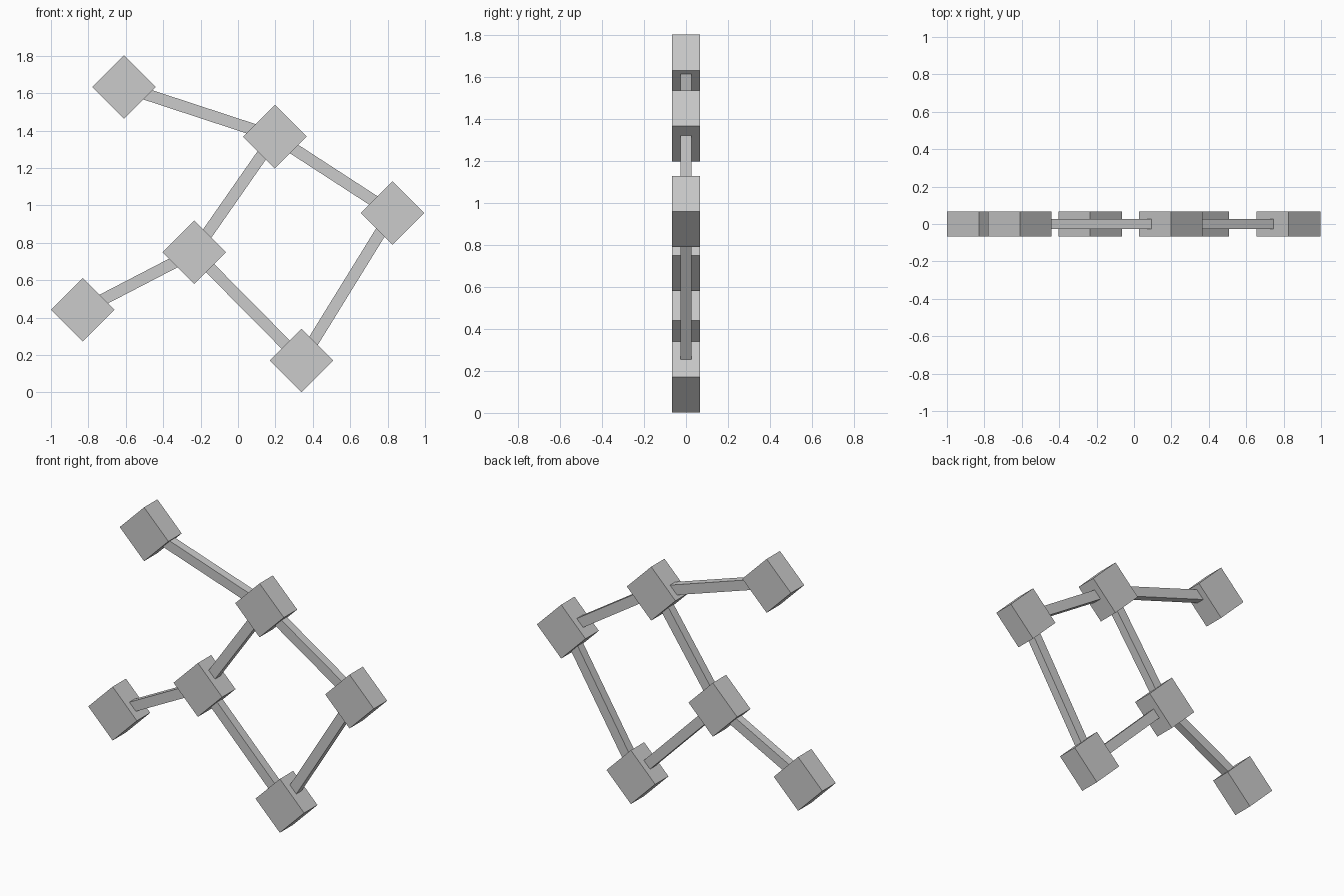
import bpy
from math import atan2, pi, sqrt
from mathutils import Vector

cube = bpy.data.objects.get("Cube")
if cube:
    bpy.data.objects.remove(cube, do_unlink=True)

grey = bpy.data.materials.new("plain_grey")
grey.use_nodes = True
colour = (0.6, 0.6, 0.6, 1)
grey.diffuse_color = colour
grey.node_tree.nodes["Principled BSDF"].inputs["Base Color"].default_value = colour


def box(name, centre, size, angle):
    """Flat-shaded box turned about the y axis."""
    bpy.ops.mesh.primitive_cube_add(size=1, location=centre, rotation=(0, angle, 0))
    ob = bpy.context.object
    ob.name = name
    ob.scale = size
    ob.data.materials.append(grey)
    return ob


# Joint positions in the x-z plane
joints = {
    "upper_left": (-0.61, 1.633),
    "upper_middle": (0.197, 1.368),
    "right": (0.826, 0.96),
    "centre": (-0.234, 0.75),
    "lower_left": (-0.83, 0.441),
    "bottom": (0.339, 0.171),
}
links = [
    ("upper_left", "upper_middle"), ("upper_middle", "right"),
    ("upper_middle", "centre"), ("centre", "lower_left"),
    ("centre", "bottom"), ("right", "bottom"),
]
side = 0.17 * sqrt(2)

# Diamond-set blocks
for name, (x, z) in joints.items():
    box(name + "_block", (x, 0, z), (side, 0.133, side), pi / 4)

# Connecting rods
for a, b in links:
    p, q = (Vector((joints[n][0], 0, joints[n][1])) for n in (a, b))
    d = q - p
    box(f"{a}_to_{b}_rod", (p + q) / 2, (d.length, 0.053, 0.062), atan2(-d.z, d.x))
